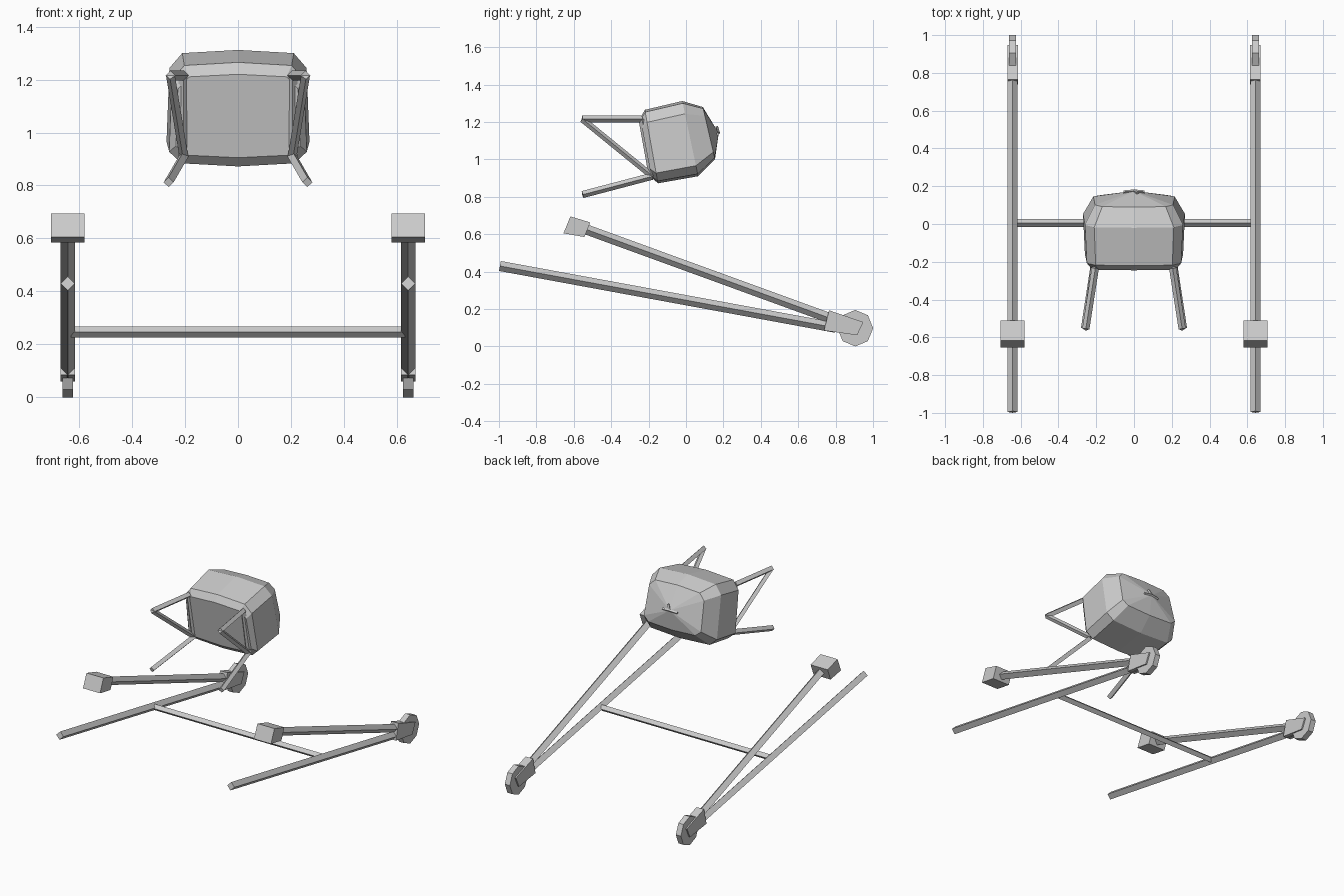
import bpy, bmesh, math
from mathutils import Vector

if "Cube" in bpy.data.objects:
    bpy.data.objects.remove(bpy.data.objects["Cube"])


def make(name, verts, faces):
    bm = bmesh.new()
    vs = [bm.verts.new(v) for v in verts]
    for f in faces:
        bm.faces.new([vs[i] for i in f])
    bmesh.ops.recalc_face_normals(bm, faces=bm.faces)
    me = bpy.data.meshes.new(name)
    bm.to_mesh(me)
    bm.free()
    ob = bpy.data.objects.new(name, me)
    bpy.context.collection.objects.link(ob)
    return ob


def loft(name, rings, apex=None):
    n = len(rings[0])
    verts = [v for r in rings for v in r]
    faces = [list(range(n))]
    for k in range(len(rings) - 1):
        for i in range(n):
            j = (i + 1) % n
            faces.append([k * n + i, k * n + j, (k + 1) * n + j, (k + 1) * n + i])
    last = (len(rings) - 1) * n
    if apex:
        verts.append(apex)
        faces += [[last + i, last + (i + 1) % n, len(verts) - 1] for i in range(n)]
    else:
        faces.append([last + i for i in range(n)])
    return make(name, verts, faces)


def rod(name, a, b, r):
    # four-sided rod standing on its edge
    a, b = Vector(a), Vector(b)
    d = (b - a).normalized()
    ref = Vector((0, 0, 1)) if abs(d.z) < 0.9 else Vector((0, 1, 0))
    side = d.cross(ref).normalized()
    up = side.cross(d)
    offs = [side * r, up * r, -side * r, -up * r]
    return loft(name, [[p + o for o in offs] for p in (a, b)])


def prism(name, profile, x, half):
    # y-z profile extruded along x
    return loft(name, [[(x + s * half, y, z) for y, z in profile] for s in (-1, 1)])


# Body: tilted, rounded sections from front to back
SECTION = [(0, 1), (.78, .97), (.96, .83), (1, .14), (.82, .03),
           (0, 0), (-.82, .03), (-1, .14), (-.96, .83), (-.78, .97)]
# top (y, z), bottom (y, z), half width
STATIONS = [((-.245, 1.22), (-.185, .905), .235),
            ((-.22, 1.265), (-.15, .872), .26),
            ((-.02, 1.312), (.065, .91), .27),
            ((.09, 1.28), (.155, 1.0), .215)]
rings = []
for (ty, tz), (by, bz), w in STATIONS:
    rings.append([(u * w, by + (ty - by) * t, bz + (tz - bz) * t) for u, t in SECTION])
loft("body", rings, (0, .175, 1.14))

# Small star of prongs on the back
for i, tip in enumerate([(.055, .17, 1.135), (-.055, .17, 1.135), (.02, .165, 1.175)]):
    rod(f"back_prong_{i}", (0, .175, 1.14), tip, .008)

# Crossbar between the two sides
rod("crossbar", (-.63, .005, .246), (.63, .005, .246), .021)

for s, tag in ((-1, "left"), (1, "right")):
    x = .643 * s
    # Long rails with hinge and wheel at the back
    rod(f"{tag}_long_rail", (x, -.995, .43), (x, .8, .1), .027)
    rod(f"{tag}_upper_rail", (x, -.56, .635), (x, .8, .14), .027)
    prism(f"{tag}_hinge_block",
          [(.765, .193), (.948, .13), (.915, .06), (.738, .085)], x, .028)
    wheel = [(.905 + .0955 * math.cos(k * math.pi / 4),
              .0975 + .0975 * math.sin(k * math.pi / 4)) for k in range(8)]
    prism(f"{tag}_wheel", wheel, x, .019)
    # Foot block at the front of the upper rail
    prism(f"{tag}_foot_block",
          [(-.618, .695), (-.512, .663), (-.543, .585), (-.655, .605)], x, .064)
    # Bracket arms on the front of the body
    top, low = (.205 * s, -.235, 1.215), (.205 * s, -.18, .91)
    tip = (.255 * s, -.555, 1.215)
    rod(f"{tag}_upper_arm", top, tip, .019)
    rod(f"{tag}_brace", low, tip, .017)
    rod(f"{tag}_post", top, low, .019)
    rod(f"{tag}_lower_arm", low, (.262 * s, -.553, .812), .019)
